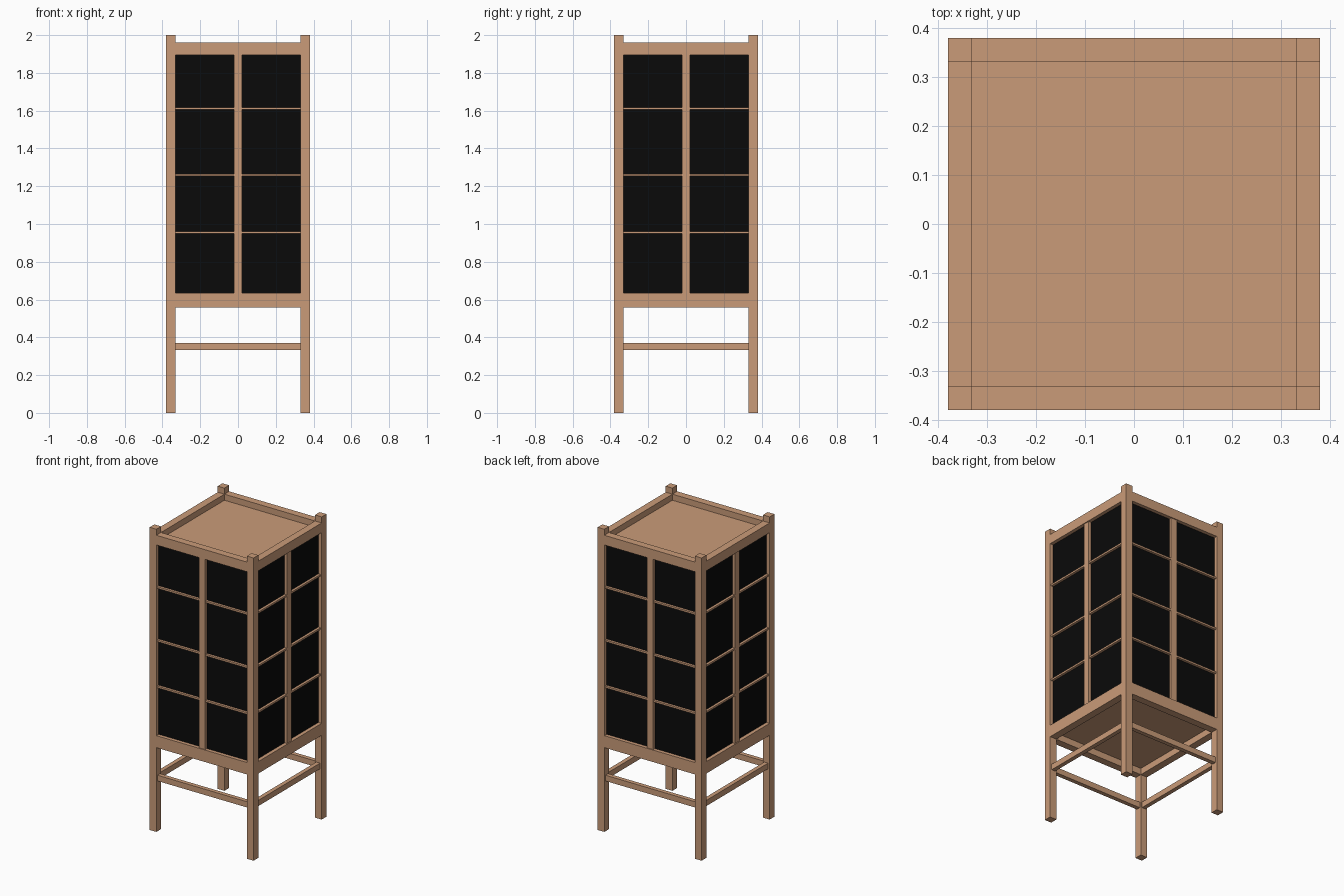
import bpy
import bmesh
from mathutils import Matrix, Vector

if "Cube" in bpy.data.objects:
    bpy.data.objects.remove(bpy.data.objects["Cube"])


def material(name, color):
    m = bpy.data.materials.new(name)
    m.diffuse_color = (*color, 1)
    m.use_nodes = True
    m.node_tree.nodes["Principled BSDF"].inputs["Base Color"].default_value = m.diffuse_color
    return m


wood = material("wood", (0.59, 0.33, 0.19))
black = material("black_panel", (0.003, 0.003, 0.003))


def box(name, lo, hi, mat, turns=0):
    """Box between two corners, turned in quarter turns about the z axis."""
    lo, hi = Vector(lo), Vector(hi)
    bm = bmesh.new()
    bmesh.ops.create_cube(bm, size=1)
    size = hi - lo
    bm.transform(Matrix.Rotation(turns * 1.5707963268, 4, 'Z')
                 @ Matrix.Translation((lo + hi) / 2)
                 @ Matrix.Diagonal((*size, 1)))
    mesh = bpy.data.meshes.new(name)
    bm.to_mesh(mesh)
    bm.free()
    mesh.materials.append(mat)
    obj = bpy.data.objects.new(name, mesh)
    bpy.context.collection.objects.link(obj)
    return obj


OUT, INN = 0.38, 0.331            # outer and inner faces of the posts
BOTTOM, TOP = 0.636, 1.896        # window opening
MULLION = 0.022                   # half width of the centre bar
BARS = (0.955, 1.26, 1.612)       # heights of the thin crossbars

for i, side in enumerate(("front", "right", "back", "left")):
    # Corner post
    box(side + "_corner_post", (-OUT, -OUT, 0), (-INN, -INN, 2), wood, i)
    # Frame rails and leg stretcher
    box(side + "_top_rail", (-INN, -OUT, TOP), (INN, -INN, 1.96), wood, i)
    box(side + "_bottom_rail", (-INN, -OUT, 0.557), (INN, -INN, BOTTOM), wood, i)
    box(side + "_stretcher", (-INN, -0.368, 0.332), (INN, -0.34, 0.37), wood, i)
    # Dark panel with centre bar and crossbars
    box(side + "_panel", (-INN, -0.356, BOTTOM), (INN, -0.346, TOP), black, i)
    box(side + "_centre_bar", (-MULLION, -0.374, BOTTOM), (MULLION, -0.34, TOP), wood, i)
    for k, z in enumerate(BARS):
        for s, (a, b) in (("left", (-INN, -MULLION)), ("right", (MULLION, INN))):
            box(f"{side}_{s}_crossbar_{k + 1}", (a, -0.372, z - 0.006),
                (b, -0.342, z + 0.006), wood, i)

# Recessed top and bottom boards
box("top_board", (-INN, -INN, 1.896), (INN, INN, 1.92), wood)
box("bottom_board", (-INN, -INN, 0.6), (INN, INN, 0.63), wood)
